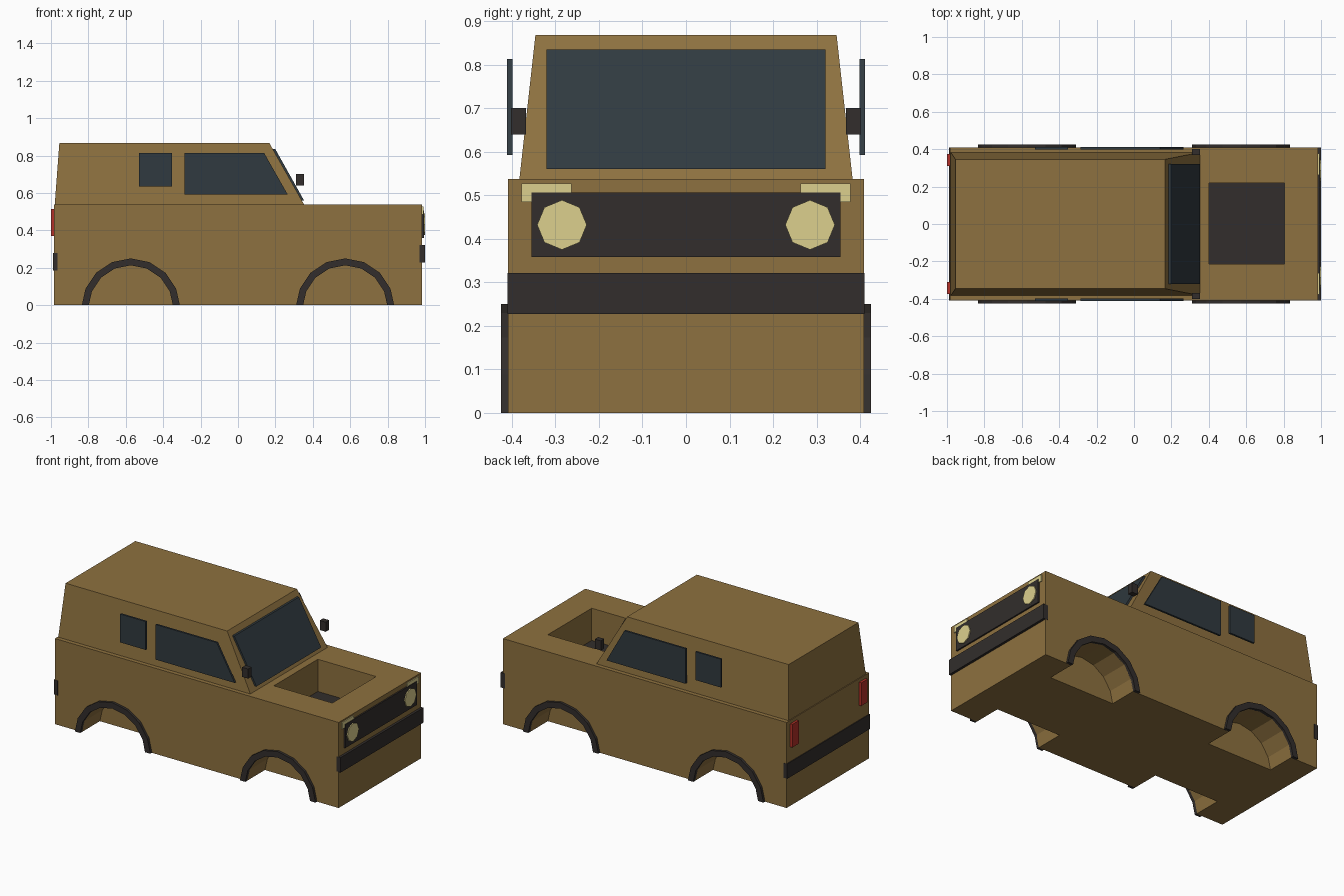
import bpy, bmesh
from math import pi, cos, sin

if "Cube" in bpy.data.objects:
    bpy.data.objects.remove(bpy.data.objects["Cube"])


def material(name, rgb):
    m = bpy.data.materials.new(name)
    m.diffuse_color = (*rgb, 1)
    m.use_nodes = True
    m.node_tree.nodes["Principled BSDF"].inputs["Base Color"].default_value = m.diffuse_color
    return m


PAINT = material("paint", (0.27, 0.165, 0.05))
TRIM = material("dark_trim", (0.032, 0.027, 0.025))
GLASS = material("glass", (0.03, 0.042, 0.05))
LAMP = material("lamp", (0.72, 0.63, 0.27))
RED = material("red_lamp", (0.45, 0.03, 0.02))


def loft(name, bottom, top, mat):
    """Closed solid between two matching point loops."""
    bm = bmesh.new()
    a = [bm.verts.new(p) for p in bottom]
    b = [bm.verts.new(p) for p in top]
    n = len(a)
    bm.faces.new(a)
    bm.faces.new(b)
    for i in range(n):
        j = (i + 1) % n
        bm.faces.new((a[i], a[j], b[j], b[i]))
    bmesh.ops.recalc_face_normals(bm, faces=bm.faces)
    me = bpy.data.meshes.new(name)
    bm.to_mesh(me)
    bm.free()
    me.materials.append(mat)
    ob = bpy.data.objects.new(name, me)
    bpy.context.collection.objects.link(ob)
    return ob


def rect(x0, x1, y0, y1, z):
    return [(x0, y0, z), (x1, y0, z), (x1, y1, z), (x0, y1, z)]


def box(name, x0, x1, y0, y1, z0, z1, mat):
    return loft(name, rect(x0, x1, y0, y1, z0), rect(x0, x1, y0, y1, z1), mat)


def slab_y(name, profile, y0, y1, mat):
    """XZ profile extruded along y."""
    return loft(name, [(x, y0, z) for x, z in profile], [(x, y1, z) for x, z in profile], mat)


def cut(target, cutter):
    mod = target.modifiers.new("cut", 'BOOLEAN')
    mod.object = cutter
    mod.operation = 'DIFFERENCE'
    mod.solver = 'EXACT'
    bpy.context.view_layer.objects.active = target
    bpy.ops.object.modifier_apply(modifier=mod.name)
    bpy.data.objects.remove(cutter)


def arc(cx, r, cz=-0.012):
    """Half of a 16-sided circle, its ends resting on the ground plane."""
    return [(cx + r * cos(pi * i / 8), max(0, cz + r * sin(pi * i / 8))) for i in range(9)]


SIDES = ((1, "left"), (-1, "right"))
AXLES = ((0.573, "front"), (-0.573, "rear"))

# Lower body with engine bay and wheel wells
body = box("lower_body", -0.985, 0.985, -0.409, 0.409, 0, 0.537, PAINT)
cut(body, box("bay_cutter", 0.40, 0.805, -0.215, 0.22, 0.33, 0.7, PAINT))
for cx, end in AXLES:
    for s, side in SIDES:
        hole = [(cx - 0.225, -0.1)] + arc(cx, 0.225)[::-1] + [(cx + 0.225, -0.1)]
        cut(body, slab_y("well_cutter", hole, s * 0.23, s * 0.5, PAINT))
        # Wheel arch flare
        slab_y(f"{end}_{side}_arch", arc(cx, 0.262) + arc(cx, 0.225)[::-1],
               s * 0.405, s * 0.425, TRIM)
box("engine_bay_floor", 0.40, 0.805, -0.215, 0.22, 0.325, 0.335, TRIM)

# Tapered cabin
loft("cabin", rect(-0.98, 0.355, -0.383, 0.383, 0.535),
     rect(-0.955, 0.167, -0.346, 0.346, 0.868), PAINT)

# Windscreen lying on the sloped cabin front
slab_y("windscreen", [(0.335, 0.56), (0.353, 0.56), (0.199, 0.835), (0.18, 0.835)],
       -0.321, 0.321, GLASS)

# Side windows and mirrors
for s, side in SIDES:
    slab_y(f"{side}_door_window",
           [(-0.285, 0.593), (0.265, 0.593), (0.14, 0.813), (-0.285, 0.813)],
           s * 0.399, s * 0.411, GLASS)
    box(f"{side}_rear_window", -0.53, -0.353, *sorted((s * 0.399, s * 0.411)), 0.635, 0.813, GLASS)
    box(f"{side}_mirror", 0.31, 0.352, *sorted((s * 0.368, s * 0.402)), 0.64, 0.70, TRIM)

# Grille and bumpers
box("grille", 0.98, 0.994, -0.355, 0.355, 0.358, 0.506, TRIM)
box("front_bumper", 0.97, 1.0, -0.41, 0.41, 0.227, 0.321, TRIM)
box("rear_bumper", -0.99, -0.965, -0.41, 0.41, 0.185, 0.278, TRIM)

# Lamps
for s, side in SIDES:
    ring = [(s * 0.285 + 0.057 * cos(pi * i / 4), 0.432 + 0.057 * sin(pi * i / 4)) for i in range(8)]
    loft(f"{side}_headlight", [(0.985, y, z) for y, z in ring],
         [(1.0, y, z) for y, z in ring], LAMP)
    box(f"{side}_indicator", 0.98, 0.991, *sorted((s * 0.263, s * 0.378)), 0.485, 0.527, LAMP)
    box(f"{side}_tail_light", -1.0, -0.975, *sorted((s * 0.31, s * 0.373)), 0.37, 0.515, RED)
